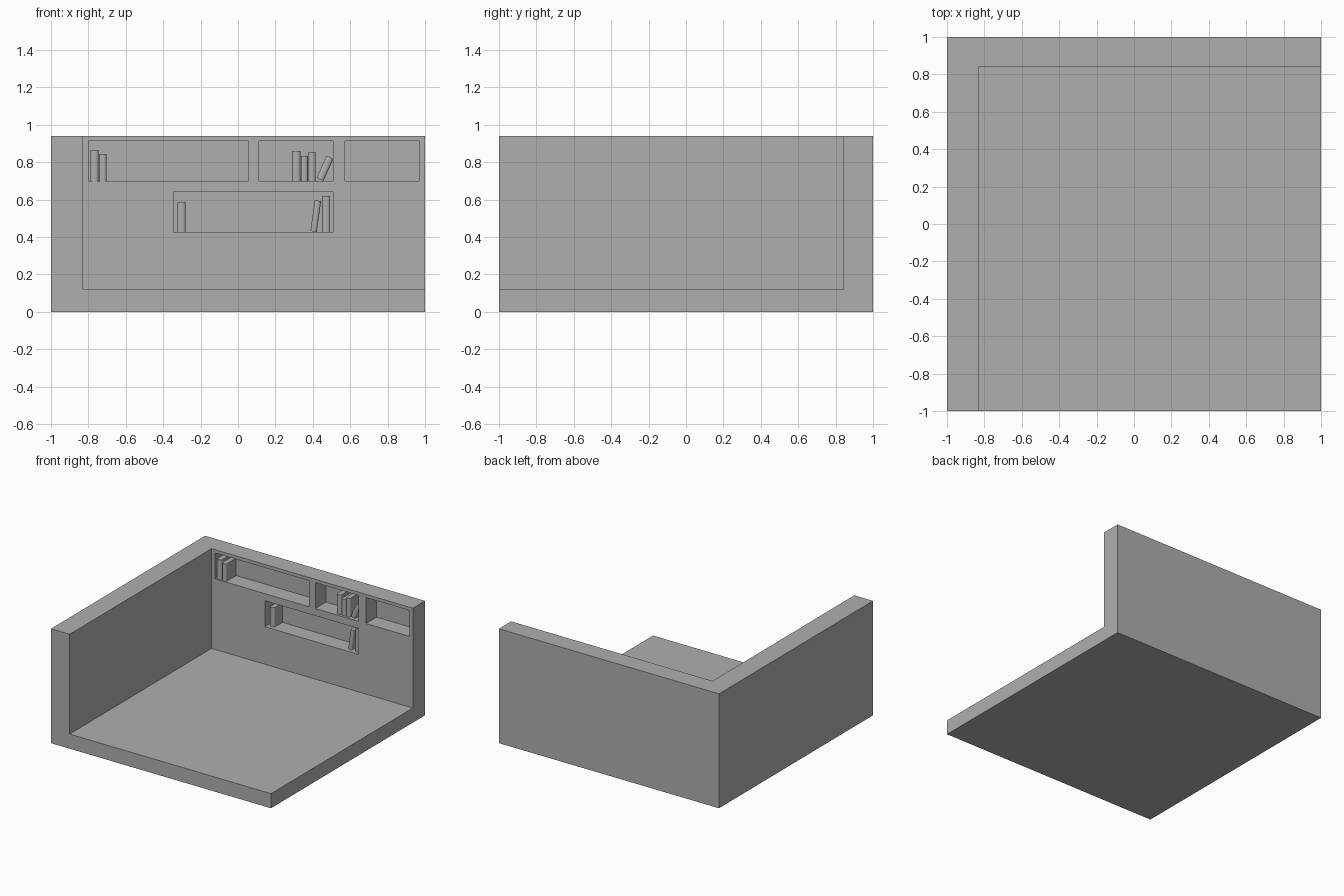
import bpy, bmesh, math

if "Cube" in bpy.data.objects:
    bpy.data.objects.remove(bpy.data.objects["Cube"])

# Darker grey shared by all parts
grey = bpy.data.materials.new("mid_grey")
grey.diffuse_color = (0.43, 0.43, 0.43, 1)
grey.use_nodes = True
grey.node_tree.nodes["Principled BSDF"].inputs["Base Color"].default_value = grey.diffuse_color


def add_object(name, bm):
    me = bpy.data.meshes.new(name)
    bm.to_mesh(me)
    bm.free()
    me.materials.append(grey)
    ob = bpy.data.objects.new(name, me)
    bpy.context.collection.objects.link(ob)
    return ob


def box(name, lo, hi):
    bm = bmesh.new()
    bmesh.ops.create_cube(bm, size=1)
    for v in bm.verts:
        v.co = [(a + b) / 2 + c * (b - a) for a, b, c in zip(lo, hi, v.co)]
    return add_object(name, bm)


def carve(target, lo, hi):
    cutter = box("cutter", lo, hi)
    cutter.hide_render = True
    mod = target.modifiers.new("carve", 'BOOLEAN')
    mod.operation = 'DIFFERENCE'
    mod.solver = 'EXACT'
    mod.object = cutter
    bpy.context.view_layer.objects.active = target
    bpy.ops.object.modifier_apply(modifier=mod.name)
    bpy.data.objects.remove(cutter)


def book(name, right, width, front, base, height, lean=0):
    # Outline seen from above: square at the back, rounded spine in front
    back, bulge, n = NICHE_BACK - 0.003, 0.012, 8
    outline = [(0, back), (-width, back)]
    for i in range(n + 1):
        t = math.pi * i / n
        outline.append((-width / 2 - width / 2 * math.cos(t),
                        front + bulge - bulge * math.sin(t)))
    bm = bmesh.new()
    face = bm.faces.new([bm.verts.new((x, y, 0)) for x, y in outline])
    top = bmesh.ops.extrude_face_region(bm, geom=[face])["geom"]
    for v in top:
        if isinstance(v, bmesh.types.BMVert):
            v.co.z = height
    bmesh.ops.recalc_face_normals(bm, faces=bm.faces)
    ob = add_object(name, bm)
    # Pivot is the lower right edge, resting on the shelf
    ob.location = (right, 0, base)
    ob.rotation_euler.y = math.radians(lean)
    bpy.ops.object.select_all(action='DESELECT')
    ob.select_set(True)
    bpy.context.view_layer.objects.active = ob
    bpy.ops.object.shade_smooth_by_angle(angle=math.radians(50))


WALL_FRONT, NICHE_BACK = 0.842, 0.98
UPPER, LOWER = 0.70, 0.428

# Floor with left and back walls
room = box("room_shell", (-1, -1, 0), (1, 1, 0.94))
carve(room, (-0.83, -1.5, 0.12), (1.5, WALL_FRONT, 1.5))

# Shelf niches in the back wall
for x0, x1, z in [(-0.80, 0.055, UPPER), (0.113, 0.508, UPPER),
                  (0.573, 0.968, UPPER), (-0.346, 0.508, LOWER)]:
    carve(room, (x0, 0.7, z), (x1, NICHE_BACK, z + 0.213))

# Books: right edge, width, spine y, shelf height, height, lean
books = [
    (-0.746, 0.043, 0.847, UPPER, 0.165, 0),
    (-0.703, 0.039, 0.847, UPPER, 0.143, 0),
    (0.333, 0.043, 0.86, UPPER, 0.161, 0),
    (0.373, 0.037, 0.86, UPPER, 0.134, 0),
    (0.415, 0.038, 0.86, UPPER, 0.155, 0),
    (0.457, 0.040, 0.86, UPPER, 0.130, 24),
    (-0.281, 0.043, 0.87, LOWER, 0.160, 0),
    (0.421, 0.034, 0.87, LOWER, 0.166, 8),
    (0.493, 0.043, 0.87, LOWER, 0.192, 0),
]
for i, spec in enumerate(books):
    book(f"book_{i + 1}", *spec)
